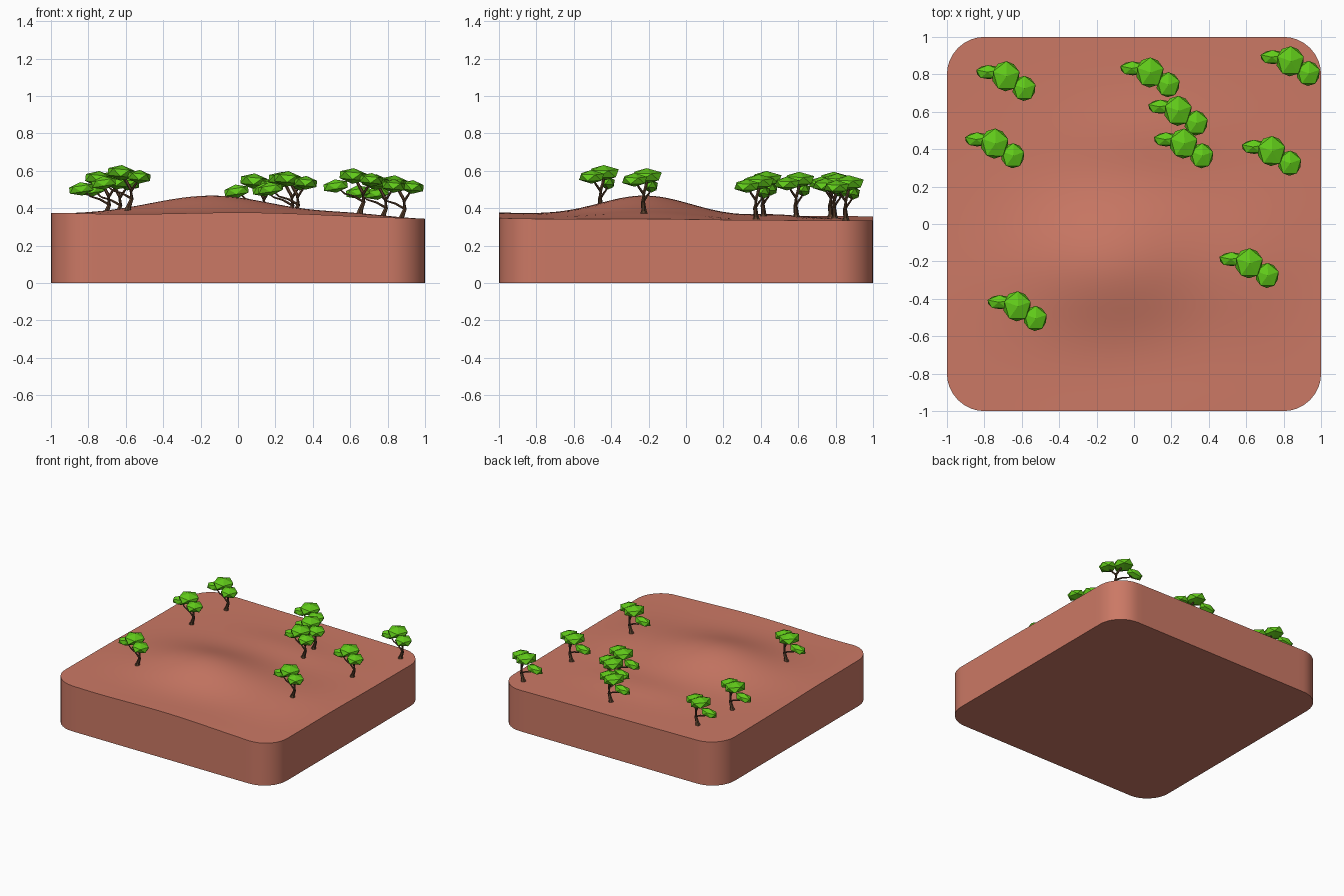
import bpy, bmesh, math
from mathutils import Vector, Matrix

if "Cube" in bpy.data.objects:
    bpy.data.objects.remove(bpy.data.objects["Cube"])


def material(name, rgb):
    m = bpy.data.materials.new(name)
    m.diffuse_color = (*rgb, 1)
    m.use_nodes = True
    m.node_tree.nodes["Principled BSDF"].inputs["Base Color"].default_value = m.diffuse_color
    return m


CLAY = material("clay", (0.6, 0.19, 0.13))
LEAF = material("leaf", (0.12, 0.6, 0.01))
BARK = material("bark", (0.10, 0.05, 0.025))


def mesh_from(bm, name, mat):
    bmesh.ops.recalc_face_normals(bm, faces=bm.faces)
    me = bpy.data.meshes.new(name)
    bm.to_mesh(me)
    bm.free()
    me.materials.append(mat)
    return me


def place(name, me, loc=(0, 0, 0)):
    ob = bpy.data.objects.new(name, me)
    ob.location = loc
    bpy.context.collection.objects.link(ob)
    return ob


# Rolling ground height: gentle tilt plus hills (x, y, width x, width y, height)
HILLS = [(-0.13, -0.22, 0.34, 0.25, 0.115), (0.05, 0.48, 0.3, 0.13, 0.018),
         (0.1, -1.05, 0.4, 0.25, 0.022), (-1.0, -0.9, 0.2, 0.5, 0.008),
         (0.62, -0.22, 0.2, 0.25, 0.022)]


def height(x, y):
    z = 0.35 - 0.012 * x - 0.005 * y
    for hx, hy, sx, sy, a in HILLS:
        z += a * math.exp(-0.5 * (((x - hx) / sx) ** 2 + ((y - hy) / sy) ** 2))
    return z


# Ground slab with rounded corners
bm = bmesh.new()
bmesh.ops.create_grid(bm, x_segments=40, y_segments=40, size=1)
R = 0.2
for v in bm.verts:
    x, y = v.co.x, v.co.y
    u, w = (abs(x) - 1 + R) / R, (abs(y) - 1 + R) / R
    if u > 0 and w > 0:
        x = math.copysign(1 - R + R * u * math.sqrt(1 - w * w / 2), x)
        y = math.copysign(1 - R + R * w * math.sqrt(1 - u * u / 2), y)
    v.co = (x, y, height(x, y))
rim = [e for e in bm.edges if e.is_boundary]
new = bmesh.ops.extrude_edge_only(bm, edges=rim)["geom"]
for v in (g for g in new if isinstance(g, bmesh.types.BMVert)):
    v.co.z = 0
bmesh.ops.holes_fill(bm, edges=[e for e in bm.edges if e.is_boundary], sides=0)
ground = place("ground_slab", mesh_from(bm, "ground_slab", CLAY))
bpy.context.view_layer.objects.active = ground
ground.select_set(True)
bpy.ops.object.shade_smooth_by_angle(angle=math.radians(35))
ground.select_set(False)


# Tapered six-sided limb along a path of (x, y, z, radius)
def limb(bm, path, sides=6):
    rings = []
    for i, p in enumerate(path):
        a, b = path[max(i - 1, 0)], path[min(i + 1, len(path) - 1)]
        d = Vector(b[:3]) - Vector(a[:3])
        q = d.to_track_quat('Z', 'Y')
        rings.append([bm.verts.new(Vector(p[:3]) + q @ Vector(
            (p[3] * math.cos(math.tau * k / sides), p[3] * math.sin(math.tau * k / sides), 0)))
            for k in range(sides)])
    for r, s in zip(rings, rings[1:]):
        for k in range(sides):
            j = (k + 1) % sides
            bm.faces.new((r[k], r[j], s[j], s[k]))
    bm.faces.new(rings[0])
    bm.faces.new(rings[-1])


# Trunk with two branches, shared by all trees
bm = bmesh.new()
limb(bm, [(0.03, -0.015, -0.012, 0.024), (0.034, -0.015, 0.015, 0.014), (0.052, -0.02, 0.06, 0.011),
          (0.047, -0.015, 0.11, 0.009), (0.02, 0, 0.16, 0.008), (0, 0, 0.19, 0.006)])
limb(bm, [(0.05, -0.018, 0.062, 0.007), (0.0, 0.0, 0.09, 0.006), (-0.05, 0.012, 0.105, 0.005),
          (-0.09, 0.02, 0.14, 0.004)])
limb(bm, [(0.048, -0.015, 0.1, 0.007), (0.07, -0.04, 0.135, 0.006), (0.095, -0.06, 0.17, 0.004)])
trunk = mesh_from(bm, "trunk", BARK)

# Three flattened low-poly leaf clumps: centre, half sizes, tilt
bm = bmesh.new()
for c, s, tilt in [((-0.005, 0, 0.199), (0.083, 0.09, 0.042), 0.1),
                   ((0.092, -0.065, 0.178), (0.07, 0.075, 0.037), 0.1),
                   ((-0.098, 0.022, 0.145), (0.075, 0.042, 0.036), -0.15)]:
    bmesh.ops.create_icosphere(bm, subdivisions=1, radius=1, matrix=Matrix.Translation(c)
                               @ Matrix.Rotation(tilt, 4, 'Y') @ Matrix.Diagonal((*s, 1))
                               @ Matrix.Rotation(0.3, 4, 'Z'))
crown = mesh_from(bm, "crown", LEAF)

# Trees: all the same way round, standing on the ground
TREES = [(-0.68, 0.79), (-0.74, 0.43), (0.09, 0.81), (0.24, 0.605), (0.27, 0.43),
         (0.84, 0.87), (0.74, 0.39), (0.62, -0.21), (-0.62, -0.44)]
for i, (x, y) in enumerate(TREES, 1):
    z = height(x + 0.03, y - 0.015)
    place(f"tree_trunk_{i}", trunk, (x, y, z))
    place(f"tree_crown_{i}", crown, (x, y, z))
